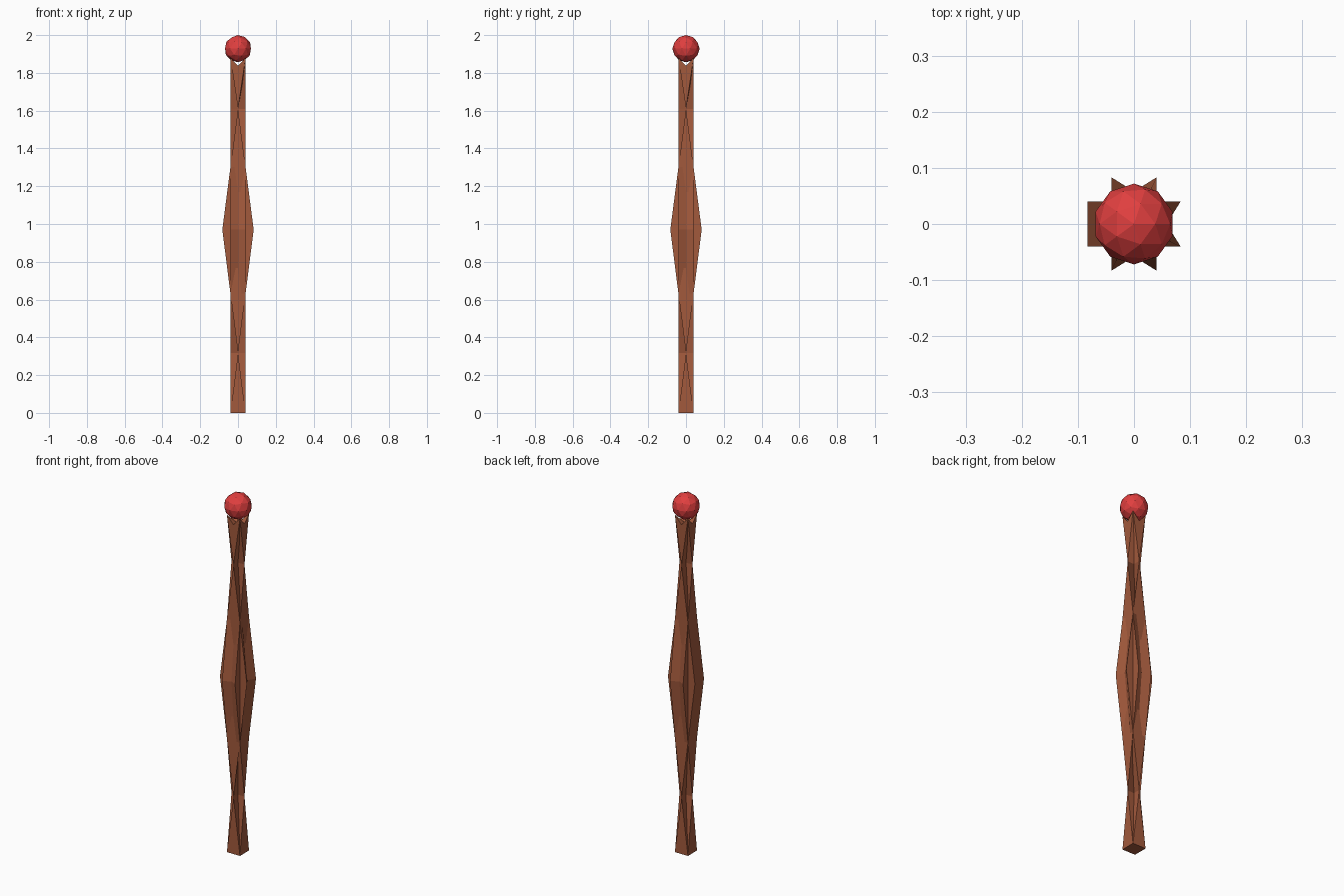
import bpy, bmesh
from mathutils import Matrix

if "Cube" in bpy.data.objects:
    bpy.data.objects.remove(bpy.data.objects["Cube"])


def material(name, rgb):
    m = bpy.data.materials.new(name)
    m.diffuse_color = (*rgb, 1)
    m.use_nodes = True
    m.node_tree.nodes["Principled BSDF"].inputs["Base Color"].default_value = m.diffuse_color
    return m


wood = material("wood", (0.36, 0.10, 0.045))
red = material("red", (0.75, 0.05, 0.05))

H = 0.04        # half thickness of the shaft
MID = 0.083     # half width of the central bulge
DENT = 0.058    # pinched centre of the bulge


def ring(bm, z, w, dent_pos, dent_neg, drop=0.0):
    pts = [(-w, -H, z), (0, -H, z - drop), (w, -H, z), (dent_pos, 0, z - drop),
           (w, H, z), (0, H, z - drop), (-w, H, z), (-dent_neg, 0, z - drop)]
    return [bm.verts.new(p) for p in pts]


def crossed_beam(name, dent_neg, angle):
    # beam that pinches to a line, bulges in the middle and pinches again
    bm = bmesh.new()
    rings = [ring(bm, 0, H, H, H),
             ring(bm, 0.316, 0, 0, 0),
             ring(bm, 0.97, MID, DENT, dent_neg),
             ring(bm, 1.61, 0, 0, 0),
             ring(bm, 1.88, H, H, H, 0.043)]
    for a, b in zip(rings, rings[1:]):
        for i in range(8):
            j = (i + 1) % 8
            bm.faces.new((a[i], a[j], b[j], b[i]))
    bm.faces.new(rings[0][::-1])
    # hollowed seat under the ball
    centre = bm.verts.new((0, 0, 1.83))
    for i in range(8):
        bm.faces.new((rings[-1][i], rings[-1][(i + 1) % 8], centre))
    bmesh.ops.remove_doubles(bm, verts=bm.verts, dist=1e-5)
    bm.transform(Matrix.Rotation(angle, 4, 'Z'))
    me = bpy.data.meshes.new(name)
    bm.to_mesh(me)
    bm.free()
    ob = bpy.data.objects.new(name, me)
    bpy.context.collection.objects.link(ob)
    me.materials.append(wood)


# shaft: two crossed beams at right angles, the left side has no dent
crossed_beam("shaft_beam_side", MID, 0)
crossed_beam("shaft_beam_front", DENT, 1.5707963)

# ball on top
bpy.ops.mesh.primitive_ico_sphere_add(subdivisions=2, radius=0.072, location=(0, 0, 1.928))
ball = bpy.context.object
ball.name = "top_ball"
ball.data.materials.append(red)
